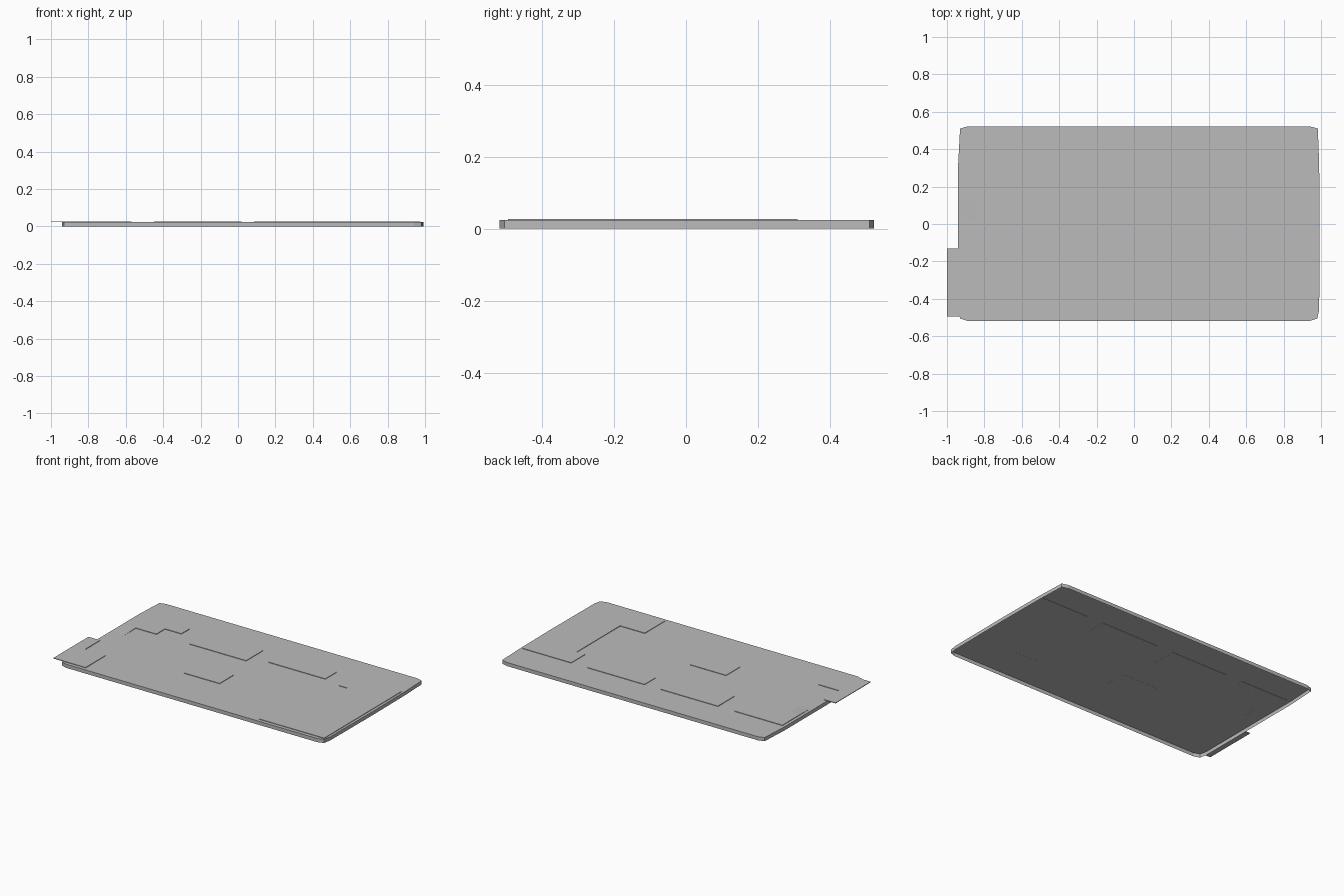
import bpy
import bmesh

cube = bpy.data.objects.get("Cube")
if cube:
    bpy.data.objects.remove(cube, do_unlink=True)

GREY = (0.5, 0.5, 0.5, 1.0)
mat = bpy.data.materials.new("plain grey")
mat.use_nodes = True
mat.diffuse_color = GREY
bsdf = mat.node_tree.nodes["Principled BSDF"]
bsdf.inputs["Base Color"].default_value = GREY
bsdf.inputs["Roughness"].default_value = 0.9

DECK = 0.024       # top of the plate
RAISED = 0.0275    # top of the raised panels
UNDER = 0.0225     # underside of the raised panels


def finish(name, bm):
    mesh = bpy.data.meshes.new(name)
    bm.to_mesh(mesh)
    bm.free()
    mesh.materials.append(mat)
    obj = bpy.data.objects.new(name, mesh)
    bpy.context.collection.objects.link(obj)
    return obj


def slab(name, outline, bottom, top, closed=True, ramp_y=None):
    """Outline (anticlockwise) pulled up to a top; vertices at ramp_y stay at deck level."""
    bm = bmesh.new()
    low = [bm.verts.new((x, y, bottom)) for x, y in outline]
    high = [bm.verts.new((x, y, DECK if y == ramp_y else top)) for x, y in outline]
    bm.faces.new(high)
    for i in range(len(outline)):
        j = (i + 1) % len(outline)
        bm.faces.new((low[i], low[j], high[j], high[i]))
    if closed:
        bm.faces.new(low[::-1])
    return finish(name, bm)


def rectangle(x0, x1, y0, y1):
    return [(x0, y0), (x1, y0), (x1, y1), (x0, y1)]


# Base plate: shallow tray, open underneath, with clipped corners
slab("base_plate", [
    (-0.93, -0.505), (-0.89, -0.518), (0.94, -0.518), (0.98, -0.505),
    (0.99, -0.46), (0.993, 0.0), (0.99, 0.32), (0.983, 0.51),
    (0.94, 0.522), (-0.89, 0.522), (-0.93, 0.51), (-0.94, 0.32), (-0.94, -0.46),
], 0.0, DECK, closed=False)

# Thin liner under the deck
bm = bmesh.new()
bm.faces.new([bm.verts.new((x, y, DECK - 0.001))
              for x, y in rectangle(-0.92, 0.975, -0.495, 0.31)])
finish("deck_liner", bm)

# Raised rectangular panels
for name, box in {
    "back_panel_right": (-0.45, -0.035, 0.135, 0.31),
    "back_panel_left": (0.085, 0.5, 0.195, 0.31),
    "centre_panel": (-0.24, 0.02, -0.22, -0.075),
}.items():
    slab(name, rectangle(*box), UNDER, RAISED)

# Stepped panel along the left side
slab("left_side_panel", [
    (0.5, -0.495), (0.975, -0.495), (0.975, 0.31), (0.62, 0.31),
    (0.62, 0.165), (0.68, 0.165), (0.68, -0.285), (0.5, -0.285),
], UNDER, RAISED)

# Stepped panel in the back right corner, with a ramp down to the deck
slab("back_corner_panel", [
    (-0.92, 0.135), (-0.69, 0.135), (-0.69, 0.225),
    (-0.57, 0.225), (-0.57, 0.31), (-0.92, 0.31),
], UNDER, RAISED)
slab("back_corner_ramp", rectangle(-0.92, -0.84, 0.015, 0.135),
     UNDER, RAISED, ramp_y=0.015)

# Front right panel overhanging the edge of the plate
slab("front_corner_panel", [
    (-1.0, -0.495), (-0.765, -0.495), (-0.765, -0.285),
    (-0.915, -0.285), (-0.915, -0.13), (-1.0, -0.13),
], UNDER + 0.001, RAISED)
